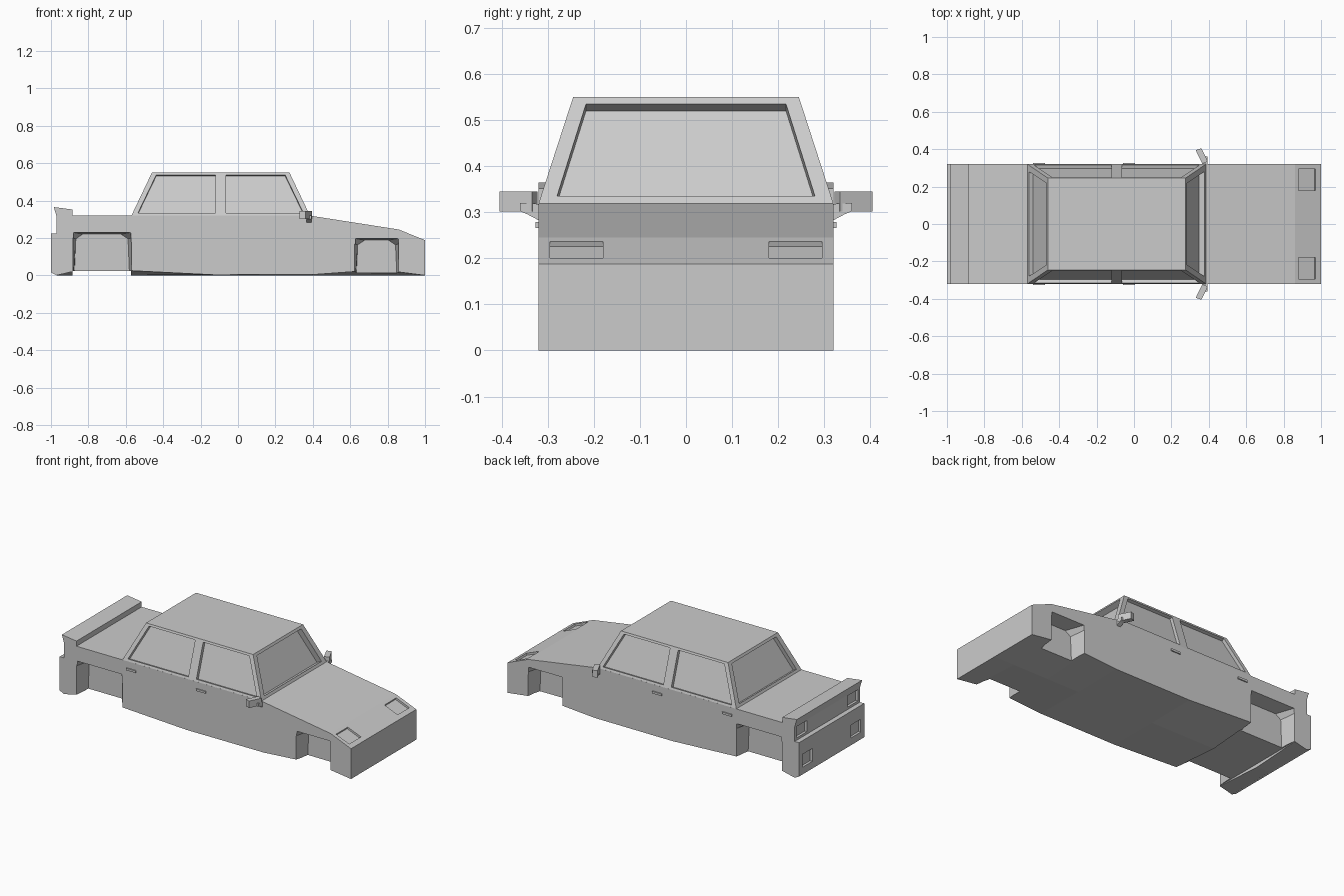
import bpy, bmesh
from mathutils import Vector

if "Cube" in bpy.data.objects:
    bpy.data.objects.remove(bpy.data.objects["Cube"])


def make(name, verts, faces):
    bm = bmesh.new()
    vs = [bm.verts.new(v) for v in verts]
    for f in faces:
        bm.faces.new([vs[i] for i in f])
    bmesh.ops.recalc_face_normals(bm, faces=bm.faces)
    me = bpy.data.meshes.new(name)
    bm.to_mesh(me)
    bm.free()
    ob = bpy.data.objects.new(name, me)
    bpy.context.collection.objects.link(ob)
    return ob


def loft(name, *rings):
    """Closed solid through rings with equal point counts."""
    n, m = len(rings[0]), len(rings)
    verts = [p for r in rings for p in r]
    faces = [list(range(n)), list(range((m - 1) * n, m * n))]
    for k in range(m - 1):
        for i in range(n):
            j = (i + 1) % n
            faces.append([k * n + i, k * n + j, (k + 1) * n + j, (k + 1) * n + i])
    return make(name, verts, faces)


def box(name, x, y, z):
    ring = lambda h: [(x[0], y[0], h), (x[1], y[0], h), (x[1], y[1], h), (x[0], y[1], h)]
    return loft(name, ring(z[0]), ring(z[1]))


def cut(target, cutter):
    cutter.hide_render = True
    cutter.hide_set(True)
    mod = target.modifiers.new("cut", 'BOOLEAN')
    mod.operation, mod.solver, mod.object = 'DIFFERENCE', 'EXACT', cutter


def recess(target, pts, outward, depth):
    """Sink a flat panel into a surface along its normal."""
    p = [Vector(v) for v in pts]
    n = (p[1] - p[0]).cross(p[2] - p[0]).normalized()
    if n.dot(Vector(outward)) < 0:
        n = -n
    cut(target, loft("recess_cutter", [v + n * 0.02 for v in p], [v - n * depth for v in p]))


# Lower body: side profile across three stations, belly lowest on the centreline
top = [(-1, .225), (-.97, .225), (-.97, .315), (-.985, .365), (-.885, .352),
       (-.885, .32), (.38, .32), (.86, .245), (1, .188)]
belly = [(1, 0), (.86, .018), (.62, .02), (.4, .004), (-.13, .003),
         (-.57, .025), (-.885, .02), (-.97, 0), (-1, .015)]
side = lambda y: [(x, y, z) for x, z in top + belly]
middle = [(x, 0, z) for x, z in top] + [(x, 0, 0) for x, z in belly[:-1]] + [(-1, 0, .015)]
body = loft("body", side(-.32), middle, side(.32))

# Wheel wells, open at the bottom and narrowing inward
for s in (-1, 1):
    for x0, x1, h in ((-.885, -.57, .23), (.622, .86, .198)):
        outer = [(x0, -.1), (x0, h - .03), (x0 + .001, h), (x1 - .001, h), (x1, h - .03), (x1, -.1)]
        inner = [(x0 + .006, -.1), (x0 + .018, h - .035), (x0 + .055, h - .01),
                 (x1 - .055, h - .01), (x1 - .018, h - .035), (x1 - .006, -.1)]
        cut(body, loft("well_cutter", [(x, s * .33, z) for x, z in outer],
                       [(x, s * .22, z) for x, z in inner]))

# Raised underside between the rear wheels
cut(body, box("channel_cutter", (-.884, -.571), (-.4, .4), (-.1, .022)))

# Head lights, tail lights and bumper lights as sunken panels
hood_z = lambda x: .245 - (x - .86) * .057 / .14
for s in (-1, 1):
    recess(body, [(x, s * y, hood_z(x)) for x, y in
                  ((.88, .18), (.97, .18), (.97, .295), (.88, .295))], (0, 0, 1), .012)
    recess(body, [(-.97, s * y, z) for y, z in
                  ((.2, .24), (.3, .24), (.3, .31), (.2, .31))], (-1, 0, 0), .015)
    recess(body, [(-1, s * y, z) for y, z in
                  ((.19, .06), (.285, .06), (.285, .14), (.19, .14))], (-1, 0, 0), .015)

# Cabin
rect = lambda x0, x1, y, z: [(x0, -y, z), (x1, -y, z), (x1, y, z), (x0, y, z)]
cabin = loft("cabin", rect(-.57, .385, .32, .319), rect(-.46, .275, .245, .55))
t = lambda z: (z - .32) / .23
half = lambda z: .32 - .075 * t(z)

# Side windows
for s in (-1, 1):
    for quad in (((-.535, .333), (-.12, .333), (-.12, .537), (-.437, .537)),
                 ((-.065, .333), (.35, .333), (.252, .537), (-.065, .537))):
        recess(cabin, [(x, s * half(z), z) for x, z in quad], (0, s, 0), .02)

# Windscreen and rear window
for base, slope, d, depth in ((.385, -.11, 1, .035), (-.57, .11, -1, .025)):
    recess(cabin, [(base + slope * t(z), y, z) for y, z in
                   ((-.28, .335), (.28, .335), (.217, .535), (-.217, .535))], (d, 0, 0), depth)

# Wing mirrors and door handles on both sides
for s in (-1, 1):
    head = [(.33, .395), (.36, .405), (.395, .334), (.365, .322)]
    loft("mirror", [(x, s * y, .302) for x, y in head], [(x, s * y, .345) for x, y in head])
    arm = [(.315, .318), (.315, .28), (.345, .296), (.36, .302), (.36, .32)]
    loft("mirror_arm", [(.365, s * y, z) for y, z in arm], [(.392, s * y, z) for y, z in arm])
    for x in (-.54, -.06):
        box("door_handle", (x, x + .065), sorted((s * .315, s * .327)), (.266, .279))
